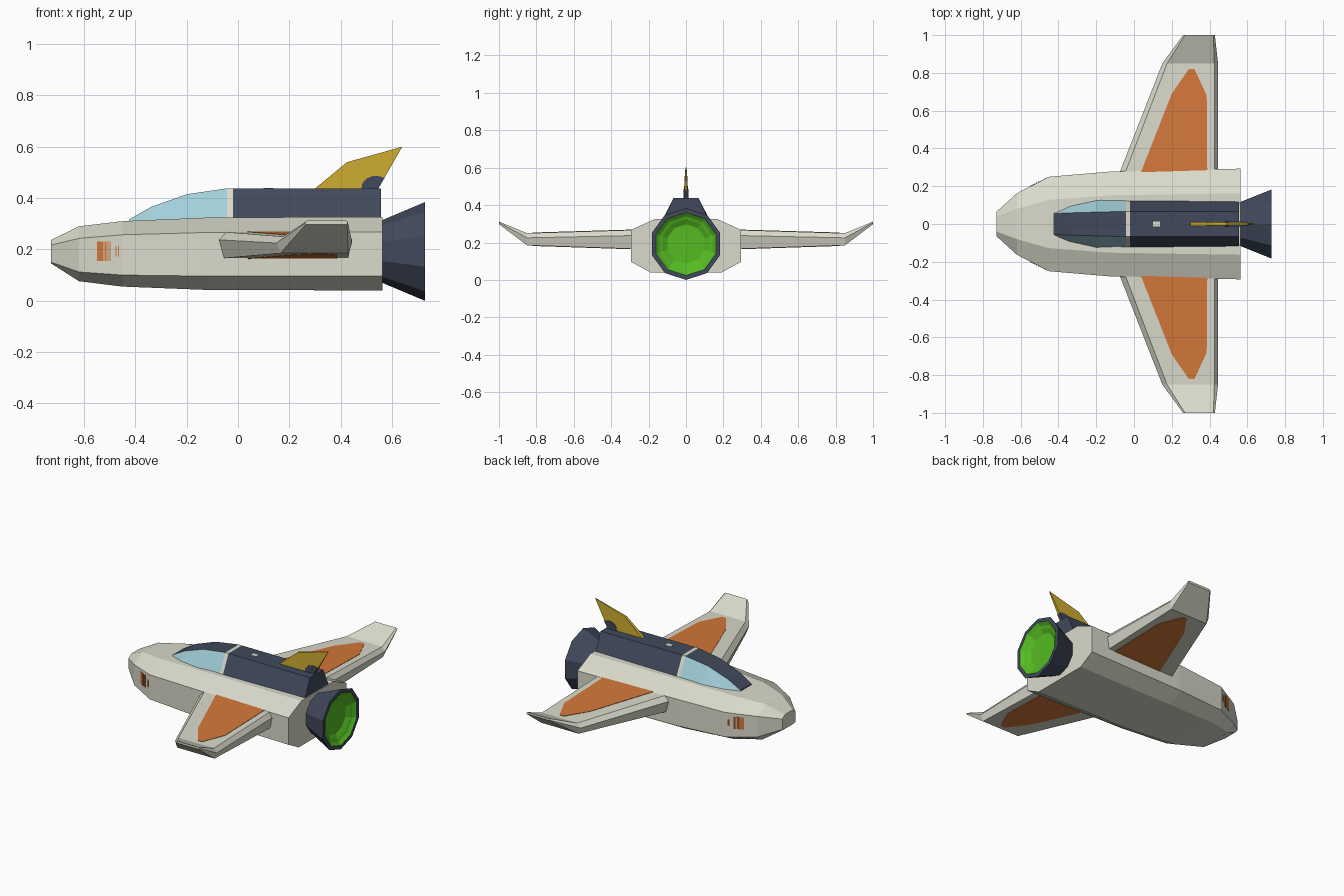
import bpy, bmesh, math
from mathutils import Vector


def mat(name, rgb):
    m = bpy.data.materials.new(name)
    m.diffuse_color = (*rgb, 1)
    return m


HULL = mat("hull_cream", (0.70, 0.70, 0.60))
NAVY = mat("navy", (0.052, 0.066, 0.105))
ORANGE = mat("orange", (0.66, 0.19, 0.042))
YELLOW = mat("yellow", (0.60, 0.40, 0.03))
GLASS = mat("glass_blue", (0.36, 0.63, 0.70))
GREEN = mat("engine_green", (0.09, 0.50, 0.016))


def finish(name, bm, mats):
    bmesh.ops.recalc_face_normals(bm, faces=bm.faces)
    me = bpy.data.meshes.new(name)
    bm.to_mesh(me)
    bm.free()
    for m in mats:
        me.materials.append(m)
    ob = bpy.data.objects.new(name, me)
    bpy.context.collection.objects.link(ob)
    return ob


def loft(name, sections, mats, rule=None, cap_end=True):
    """Skin closed rings of equal point count; rule(section, side) picks the material."""
    bm = bmesh.new()
    rings = [[bm.verts.new(p) for p in s] for s in sections]
    n = len(rings[0])
    for s in range(len(rings) - 1):
        for k in range(n):
            j = (k + 1) % n
            f = bm.faces.new((rings[s][k], rings[s][j], rings[s + 1][j], rings[s + 1][k]))
            f.material_index = rule(s, k) if rule else 0
    bm.faces.new(rings[0])
    if cap_end:
        f = bm.faces.new(rings[-1])
        f.material_index = rule(len(rings) - 2, 0) if rule else 0
    return finish(name, bm, mats)


def prism(name, pts, vec, m):
    v = Vector(vec)
    return loft(name, [[Vector(p) - v / 2 for p in pts], [Vector(p) + v / 2 for p in pts]], [m])


# Fuselage: octagonal sections (x, half width, top/bottom half widths, four heights)
stations = [
    (-0.728, 0.065, 0.040, 0.045, 0.145, 0.150, 0.217, 0.237),
    (-0.62, 0.163, 0.080, 0.110, 0.076, 0.112, 0.243, 0.290),
    (-0.45, 0.250, 0.128, 0.165, 0.055, 0.100, 0.257, 0.310),
    (-0.12, 0.278, 0.152, 0.185, 0.042, 0.096, 0.266, 0.324),
    (0.563, 0.293, 0.163, 0.190, 0.040, 0.096, 0.268, 0.327),
]
loft("fuselage", [[(x, -b, z0), (x, b, z0), (x, w, z1), (x, w, z2),
                   (x, t, z3), (x, -t, z3), (x, -w, z2), (x, -w, z1)]
                  for x, w, t, b, z0, z1, z2, z3 in stations], [HULL])

# Canopy and spine: glass sides at the front, cream band, navy behind
spine = [(-0.425, 0.06, 0.055, 0.316), (-0.34, 0.103, 0.059, 0.365), (-0.20, 0.137, 0.063, 0.415),
         (-0.042, 0.135, 0.067, 0.438), (-0.02, 0.135, 0.067, 0.438), (0.557, 0.130, 0.067, 0.437)]


def spine_rule(s, k):
    if s == 3:
        return 2
    return 1 if s < 3 and k in (1, 3) else 0


loft("canopy_spine", [[(x, -b, 0.30), (x, b, 0.30), (x, t, z), (x, -t, z)] for x, b, t, z in spine],
     [NAVY, GLASS, HULL], spine_rule)
prism("spine_marking", [(0.10, -0.014, 0.438), (0.138, -0.014, 0.438),
                        (0.138, 0.014, 0.438), (0.10, 0.014, 0.438)], (0, 0, 0.004), HULL)

# Engine nozzle: ten-sided lathe around x, green inside
CZ = 0.192
profile = [(0.557, 0.120), (0.728, 0.192), (0.728, 0.168), (0.712, 0.148), (0.706, 0.132),
           (0.690, 0.105)]
loft("engine_nozzle", [[(x, r * math.sin(k * math.tau / 10), CZ - r * math.cos(k * math.tau / 10))
                        for k in range(10)] for x, r in profile],
     [NAVY, GREEN], lambda s, k: 1 if s >= 2 else 0)

# Wings with raised tips and orange panels on both faces
wing = [
    (0.25, [(-0.085, 0.238), (-0.055, 0.268), (0.425, 0.268), (0.445, 0.238), (0.430, 0.165), (-0.065, 0.165)]),
    (0.85, [(0.150, 0.225), (0.175, 0.250), (0.425, 0.250), (0.445, 0.225), (0.430, 0.185), (0.165, 0.185)]),
    (1.00, [(0.260, 0.302), (0.270, 0.312), (0.420, 0.312), (0.428, 0.307), (0.425, 0.298), (0.265, 0.298)]),
]
panel = [(0.035, 0.27), (0.20, 0.69), (0.29, 0.82), (0.32, 0.82), (0.385, 0.68), (0.388, 0.27)]
bars = [(-0.55, -0.525), (-0.521, -0.513), (-0.509, -0.504), (-0.500, -0.496), (-0.478, -0.473), (-0.468, -0.464)]
for side, sg in (("left", -1), ("right", 1)):
    loft(f"{side}_wing", [[(x, sg * y, z) for x, z in ring] for y, ring in wing], [HULL])
    prism(f"{side}_wing_top_panel",
          [(x, sg * y, 0.268 - 0.03 * (y - 0.25)) for x, y in panel], (0, 0, 0.005), ORANGE)
    prism(f"{side}_wing_under_panel",
          [(x, sg * y, 0.165 + 0.0333 * (y - 0.25)) for x, y in panel], (0, 0, 0.005), ORANGE)
    # Striped marking on the nose flank
    for i, (a, b) in enumerate(bars):
        h = 0.038 if i < 4 else 0.02
        prism(f"{side}_nose_stripe_{i + 1}",
              [(x, sg * (0.163 + (x + 0.62) * 0.5118), 0.193 + z)
               for x, z in ((a, -h), (b, -h), (b, h), (a, h))], (0, 0.006, 0), ORANGE)

# Tail fin, thinner towards the top
fin = [(0.285, 0.425, 0.012), (0.425, 0.54, 0.008), (0.64, 0.60, 0.003), (0.54, 0.425, 0.012)]
loft("tail_fin", [[(x, s * t, z) for x, z, t in fin] for s in (-1, 1)], [YELLOW])

# Dark rounded patch at the rear foot of the fin
patch = [(0.480, 0.43), (0.485, 0.458), (0.502, 0.477), (0.525, 0.486), (0.552, 0.485),
         (0.571, 0.479), (0.543, 0.43)]
prism("fin_root_patch", [(x, 0, z) for x, z in patch], (0, 0.026, 0), NAVY)
